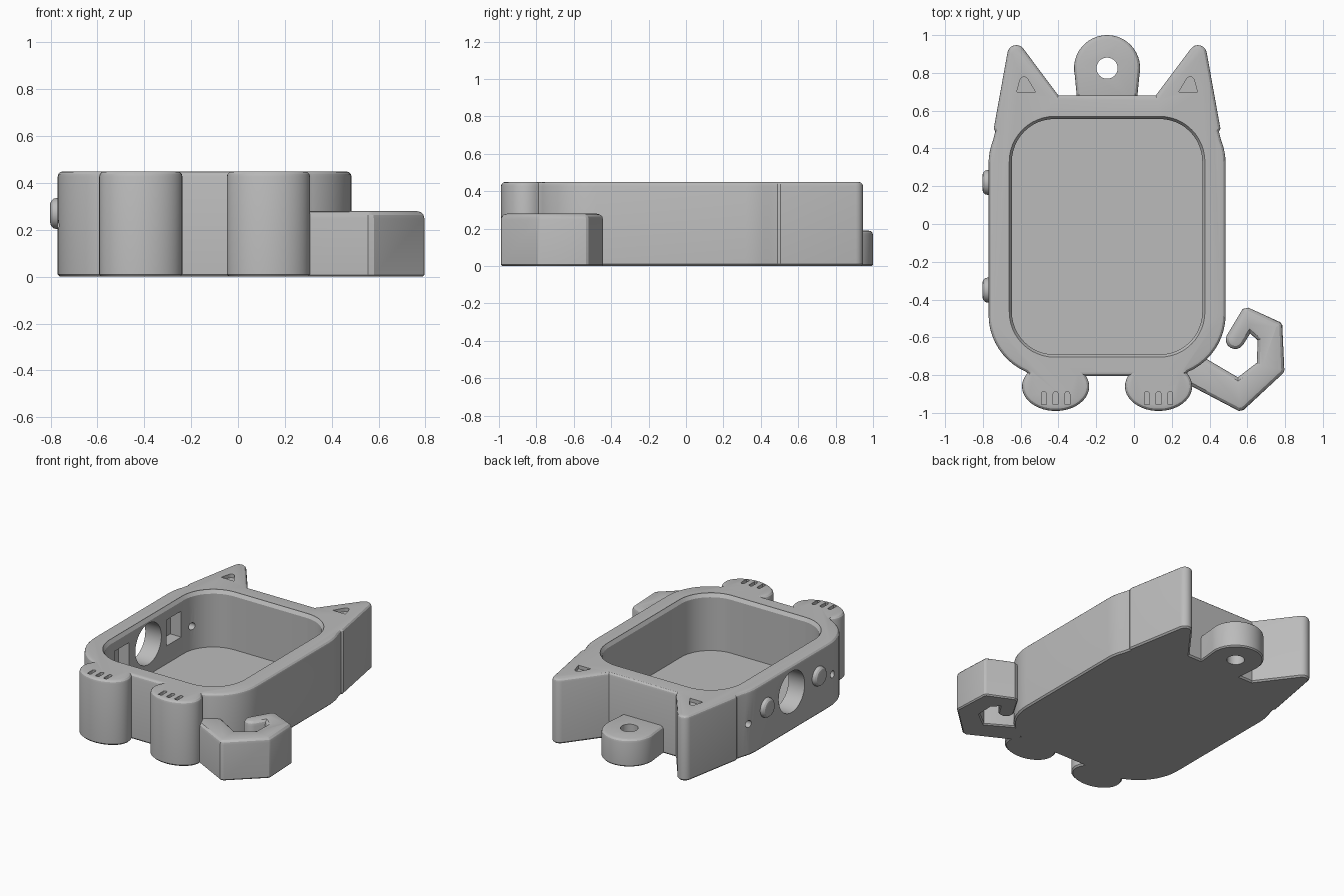
import bpy, bmesh, math
from mathutils import Matrix

cube = bpy.data.objects.get("Cube")
if cube:
    bpy.data.objects.remove(cube)

MID = -0.1425   # symmetry line of the case
TOP = 0.45      # height of the case

grey = bpy.data.materials.new("light_grey")
grey.use_nodes = True
grey.diffuse_color = (0.5, 0.5, 0.5, 1)
grey.node_tree.nodes["Principled BSDF"].inputs["Base Color"].default_value = (0.5, 0.5, 0.5, 1)


def arc(cx, cy, rx, ry, a0, a1, n):
    angles = [math.radians(a0 + (a1 - a0) * i / n) for i in range(n + 1)]
    return [(cx + rx * math.cos(a), cy + ry * math.sin(a)) for a in angles]


def rounded_rect(hw, y0, y1, r, n=12):
    pts = []
    for k, (cx, cy) in enumerate([(hw - r, y1 - r), (r - hw, y1 - r), (r - hw, y0 + r), (hw - r, y0 + r)]):
        pts += arc(cx, cy, r, r, 90 * k, 90 * k + 90, n)
    return pts


def shift(pts):
    return [(x + MID, y) for x, y in pts]


def finish(bm, name):
    bmesh.ops.recalc_face_normals(bm, faces=bm.faces)
    mesh = bpy.data.meshes.new(name)
    bm.to_mesh(mesh)
    bm.free()
    mesh.materials.append(grey)
    obj = bpy.data.objects.new(name, mesh)
    bpy.context.collection.objects.link(obj)
    return obj


def loft(name, rings):
    """Closed solid through a stack of (outline, z) rings."""
    bm = bmesh.new()
    loops = [[bm.verts.new((x, y, z)) for x, y in pts] for pts, z in rings]
    for a, b in zip(loops, loops[1:]):
        for i in range(len(a)):
            j = (i + 1) % len(a)
            bm.faces.new((a[i], a[j], b[j], b[i]))
    bm.faces.new(loops[0])
    bm.faces.new(loops[-1])
    return finish(bm, name)


def prism(name, pts, z0, z1, top_bevel=0.0, base_bevel=0.0):
    """Extruded outline with a rounded top edge and a chamfered base."""
    obj = loft(name, [(pts, z0), (pts, z1)])
    bm = bmesh.new()
    bm.from_mesh(obj.data)
    for z, width, segs in ((z1, top_bevel, 3), (z0, base_bevel, 1)):
        if width:
            edges = [e for e in bm.edges if all(abs(v.co.z - z) < 1e-5 for v in e.verts)]
            bmesh.ops.bevel(bm, geom=edges, offset=width, segments=segs, profile=0.5,
                            affect='EDGES', clamp_overlap=False)
    bm.to_mesh(obj.data)
    bm.free()
    return obj


def side_disc(name, x0, x1, y, z, r, bevel=0.0):
    """Round peg along x, rounded at its outer (-x) end."""
    obj = prism(name, arc(0, 0, r, r, 0, 348.75, 31), -x1, -x0, bevel)
    obj.data.transform(Matrix.Translation((0, y, z)) @ Matrix.Rotation(math.radians(-90), 4, 'Y'))
    return obj


def cut(target, cutter):
    cutter.hide_render = True
    mod = target.modifiers.new("cut", 'BOOLEAN')
    mod.operation = 'DIFFERENCE'
    mod.solver = 'EXACT'
    mod.object = cutter
    with bpy.context.temp_override(object=target, active_object=target, selected_objects=[target]):
        bpy.ops.object.modifier_apply(modifier=mod.name)
    bpy.data.objects.remove(cutter)


# Case outline: ear, side, lower corner and paw, then mirrored
half = [(0.2575, 0.68)]
half += arc(0.481, 0.90, 0.047, 0.047, 143, 10, 8)
half += [(0.6, 0.505), (0.592, 0.49)]
half += arc(0.2975, 0.32, 0.33, 0.33, 22, 0, 4)
half += arc(0.2975, -0.48, 0.33, 0.33, 0, -67, 10)
half += arc(0.2725, -0.86, 0.178, 0.13, 33, -205, 28)
outline = half + [(-x, y) for x, y in reversed(half)]
case = prism("case", shift(outline), 0, TOP, 0.024, 0.01)

# Screen cavity with a chamfered rim


def cavity_ring(inset):
    return shift(rounded_rect(0.518 - inset, -0.705 + inset, 0.57 - inset, 0.24 - inset))


cut(case, loft("cavity_cutter", [(cavity_ring(0.014), 0.055), (cavity_ring(0.014), 0.425),
                                 (cavity_ring(0), TOP - 0.004), (cavity_ring(0), 0.6)]))

# Ear marks and toe slots, engraved in the top
for side in (-1, 1):
    mark = [(0.38, 0.70), (0.478, 0.70)] + arc(0.44, 0.757, 0.022, 0.022, 15, 145, 6)
    cut(case, prism("ear_mark_cutter", shift([(side * x, y) for x, y in mark]), TOP - 0.025, 0.6))
    for toe in (-0.062, 0, 0.062):
        cx = side * 0.2725 + toe
        slot = arc(cx, -0.9, 0.013, 0.013, 0, 180, 8) + [(cx - 0.013, -0.955), (cx + 0.013, -0.955)]
        cut(case, prism("toe_cutter", shift(slot), TOP - 0.025, 0.6))

# Openings in the right wall
for y, z, r in ((-0.06, 0.27, 0.143), (0.4, 0.22, 0.024), (-0.51, 0.22, 0.024)):
    cut(case, side_disc("hole_cutter", -0.9, -0.5, y, z, r))

# Button recesses inside the wall, and the button domes outside
for name, y in (("rear_button", 0.22), ("front_button", -0.35)):
    box = [(-0.73, y - 0.08), (-0.6, y - 0.08), (-0.6, y + 0.08), (-0.73, y + 0.08)]
    cut(case, prism("recess_cutter", box, 0.18, 0.36))
    side_disc(name, -0.802, -0.74, y, 0.27, 0.066, 0.026)

# Hanging tab with a hole
tab_pts = [(0.155, 0.62)] + arc(0, 0.825, 0.175, 0.175, -12, 192, 32) + [(-0.155, 0.62)]
tab = prism("hanging_tab", shift(tab_pts), 0, 0.19, 0.025, 0.008)
cut(tab, prism("tab_hole_cutter", shift(arc(0, 0.825, 0.056, 0.056, 0, 348.75, 31)), -0.1, 0.4))

# Angular curled tail
tail_pts = [(0.25, -0.83), (0.555, -0.99), (0.58, -0.985), (0.79, -0.79), (0.796, -0.775),
            (0.785, -0.535), (0.775, -0.52), (0.605, -0.443), (0.575, -0.45)]
tail_pts += arc(0.536, -0.612, 0.05, 0.05, 155, 325, 8)
tail_pts += [(0.615, -0.58), (0.655, -0.615), (0.65, -0.735), (0.55, -0.812), (0.385, -0.715), (0.3, -0.69)]
prism("tail", tail_pts, 0, 0.28, 0.032, 0.008)

# Smooth rounded walls, crisp edges
for obj in bpy.context.scene.objects:
    obj.select_set(obj.type == 'MESH')
bpy.context.view_layer.objects.active = case
bpy.ops.object.shade_smooth_by_angle(angle=math.radians(25))
